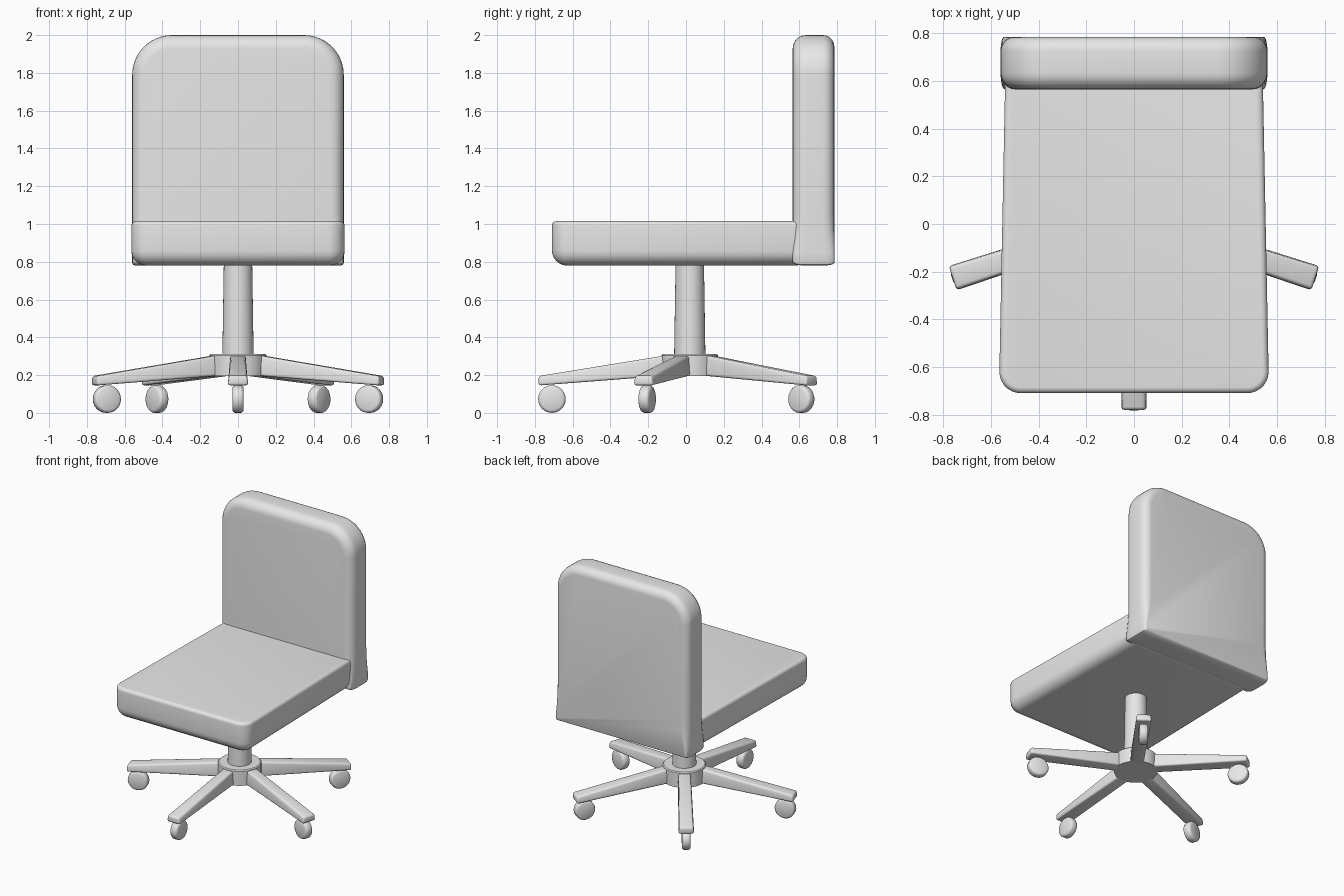
import bpy
import bmesh
from math import pi, sin, cos, atan2, radians

cube = bpy.data.objects.get("Cube")
if cube:
    bpy.data.objects.remove(cube, do_unlink=True)

grey = bpy.data.materials.new("light_grey")
grey.use_nodes = True
grey.diffuse_color = (0.8, 0.8, 0.8, 1)
grey.node_tree.nodes["Principled BSDF"].inputs["Base Color"].default_value = (0.8, 0.8, 0.8, 1)

CENTRE_Y = 0.02          # axis of the column and star base


def finish(name, bm, bevel=0.0, angle=40):
    """Optionally round the sharp edges, then make a smooth-shaded object."""
    bmesh.ops.recalc_face_normals(bm, faces=bm.faces)
    if bevel:
        edges = [e for e in bm.edges if e.calc_face_angle(0) > radians(40)]
        bmesh.ops.bevel(bm, geom=edges, offset=bevel, segments=3,
                        profile=0.5, affect='EDGES')
    me = bpy.data.meshes.new(name)
    bm.to_mesh(me)
    bm.free()
    me.shade_smooth()
    me.set_sharp_from_angle(angle=radians(angle))
    me.materials.append(grey)
    ob = bpy.data.objects.new(name, me)
    bpy.context.collection.objects.link(ob)
    return ob


def loft(rings):
    """Skin a list of equal-length point rings and cap both ends."""
    bm = bmesh.new()
    loops = [[bm.verts.new(p) for p in ring] for ring in rings]
    n = len(loops[0])
    for a, b in zip(loops, loops[1:]):
        for i in range(n):
            j = (i + 1) % n
            bm.faces.new((a[i], a[j], b[j], b[i]))
    bm.faces.new(loops[0])
    bm.faces.new(loops[-1])
    return bm


def outline(corners, inset):
    """Rounded outline from corners (x, y, side_x, side_y, radius, points)."""
    pts = []
    for x, y, sx, sy, r, n in corners:
        rad = max(r - inset, 0.006) if r else 0
        cx, cy = x - sx * (inset + rad), y - sy * (inset + rad)
        start = atan2(sy, sx) - pi / 4
        if r == 0:
            pts.append((x - sx * inset, y))
            continue
        for k in range(n):
            a = start + pi / 2 * k / (n - 1)
            pts.append((cx + rad * cos(a), cy + rad * sin(a)))
    return pts


def cushion_layers(low, high, r_low, r_high, steps=6):
    """Depth and inset pairs that round both rims of a cushion."""
    arc = [pi / 2 * k / steps for k in range(steps + 1)]
    first = [(low + r_low * (1 - cos(t)), r_low * (1 - sin(t))) for t in arc]
    last = [(high - r_high * (1 - cos(t)), r_high * (1 - sin(t))) for t in reversed(arc)]
    return first + last


# Seat: rounded front corners, deeper rounding underneath, narrower at the rear
seat_corners = [(-0.565, -0.71, -1, -1, 0.09, 8), (0.565, -0.71, 1, -1, 0.09, 8),
                (0.54, 0.66, 1, 1, 0.02, 4), (-0.54, 0.66, -1, 1, 0.02, 4)]
seat_rings = [[(x, y, z) for x, y in outline(seat_corners, d)]
              for z, d in cushion_layers(0.78, 1.015, 0.08, 0.025)]
finish("seat", loft(seat_rings))

# Backrest: large top corners, soft rims that tighten towards the bottom edge
W = 0.56
heights = (0.85, 0.92, 0.99, 1.06)
back_corners = [(-W, 0.78, -1, -1, 0.015, 3), (W, 0.78, 1, -1, 0.015, 3)]
back_corners += [(W, z, 1, 0, 0, 1) for z in heights]
back_corners += [(W, 2.0, 1, 1, 0.21, 12), (-W, 2.0, -1, 1, 0.21, 12)]
back_corners += [(-W, z, -1, 0, 0, 1) for z in reversed(heights)]


def softness(z):
    t = min(max((z - 0.8) / 0.26, 0), 1)
    return 0.25 + 0.75 * t * t * (3 - 2 * t)


full = outline(back_corners, 0)
back_rings = []
for y, d in cushion_layers(0.565, 0.785, 0.07, 0.06):
    ring = []
    for (x0, z0), (x1, z1) in zip(full, outline(back_corners, d)):
        f = softness(z0)
        ring.append((x0 + (x1 - x0) * f, y, z0 + (z1 - z0) * f))
    back_rings.append(ring)
finish("backrest", loft(back_rings))


def disc_ring(radius, z, n=32):
    return [(radius * cos(2 * pi * k / n), CENTRE_Y + radius * sin(2 * pi * k / n), z)
            for k in range(n)]


# Column and hub
finish("column", loft([disc_ring(0.083, 0.29), disc_ring(0.075, 0.8)]))
finish("hub", loft([disc_ring(0.15, 0.195), disc_ring(0.15, 0.305),
                    disc_ring(0.143, 0.312)]))


def leg_section(x, low, high, wide, narrow):
    return [(x, -wide, low), (x, wide, low), (x, narrow, high), (x, -narrow, high)]


# Five legs with one disc wheel each
for i in range(5):
    turn = -pi / 2 + i * 2 * pi / 5
    leg = finish(f"leg_{i + 1}", loft([leg_section(0.08, 0.2, 0.312, 0.047, 0.04),
                                       leg_section(0.8, 0.145, 0.195, 0.055, 0.048)]),
                 bevel=0.013)
    n = 24
    profile = [(-0.03, 0.058), (-0.026, 0.067), (-0.017, 0.073),
               (0.017, 0.073), (0.026, 0.067), (0.03, 0.058)]
    wheel = finish(f"wheel_{i + 1}", loft(
        [[(0.73 + r * cos(2 * pi * k / n), w, 0.073 + r * sin(2 * pi * k / n))
          for k in range(n)] for w, r in profile]))
    for ob in (leg, wheel):
        ob.location.y = CENTRE_Y
        ob.rotation_euler.z = turn
